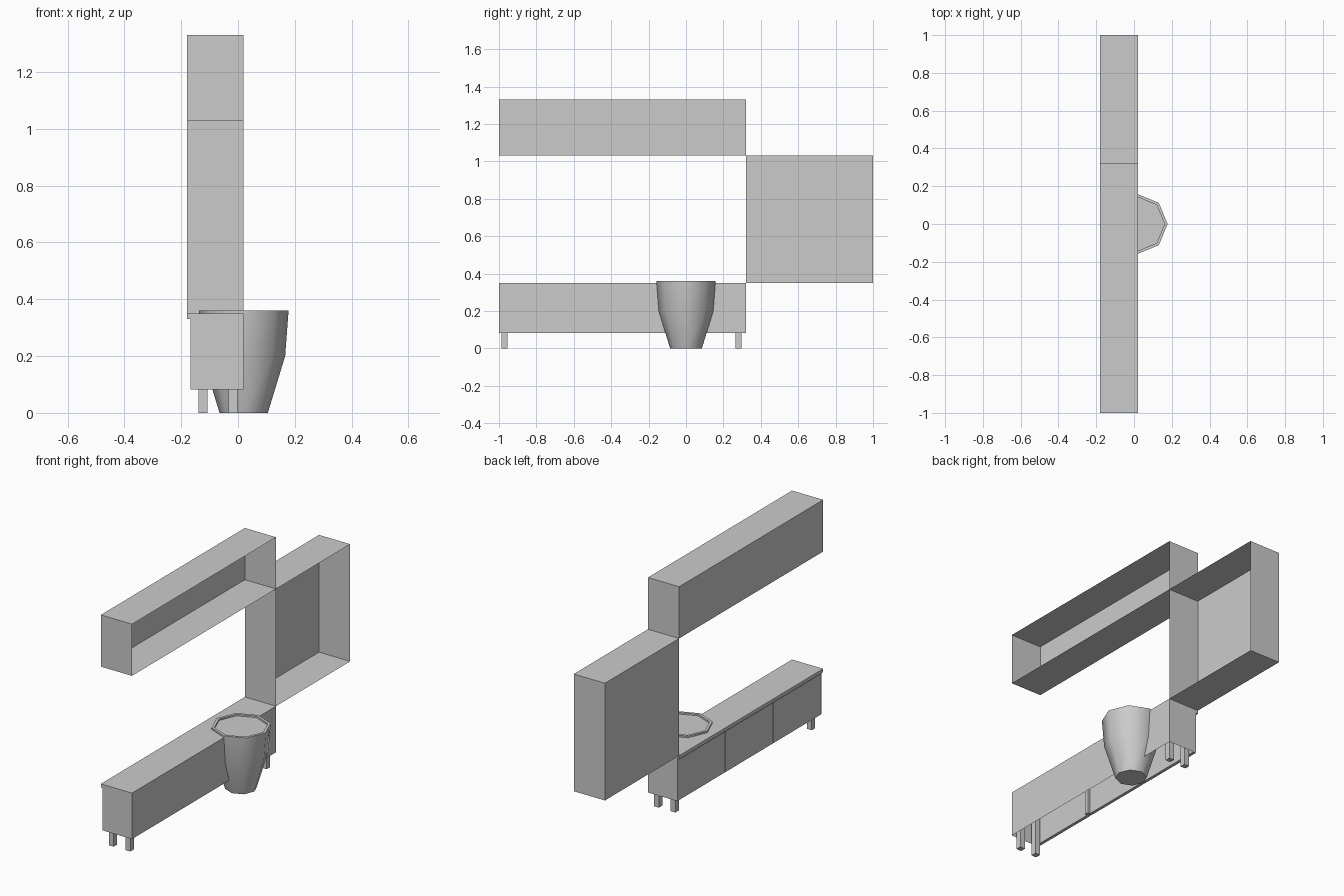
import bpy, bmesh, math

if "Cube" in bpy.data.objects:
    bpy.data.objects.remove(bpy.data.objects["Cube"])

X0, X1 = -0.18, 0.02      # depth of the shelving
Y0, YM, Y1 = -1.0, 0.32, 1.0


def finish(name, bm):
    bmesh.ops.recalc_face_normals(bm, faces=bm.faces)
    mesh = bpy.data.meshes.new(name)
    bm.to_mesh(mesh)
    bm.free()
    ob = bpy.data.objects.new(name, mesh)
    bpy.context.collection.objects.link(ob)
    return ob


def box(name, x, y, z, open_sides=()):
    """Box from ranges; open_sides lists outward directions left without a face."""
    bm = bmesh.new()
    bmesh.ops.create_cube(bm, size=1)
    bm.normal_update()
    gone = [f for f in bm.faces
            if any(sum(a * b for a, b in zip(f.normal, d)) > 0.9 for d in open_sides)]
    if gone:
        bmesh.ops.delete(bm, geom=gone, context='FACES')
    for v in bm.verts:
        v.co = [r[0] + (c + 0.5) * (r[1] - r[0]) for r, c in zip((x, y, z), v.co)]
    mesh = bpy.data.meshes.new(name)
    bm.to_mesh(mesh)
    bm.free()
    ob = bpy.data.objects.new(name, mesh)
    bpy.context.collection.objects.link(ob)
    return ob


# Open wall boxes
box("upper_shelf_box", (X0, X1), (Y0, YM), (1.03, 1.33), [(1, 0, 0)])
box("side_shelf_box", (X0, X1), (YM, Y1), (0.35, 1.03), [(1, 0, 0)])

# Low cabinet: top, thin carcass open below and on the door side
box("cabinet_top", (X0, X1), (Y0, YM), (0.33, 0.35))
box("cabinet_carcass", (-0.168, X1), (Y0, YM), (0.083, 0.33),
    [(-1, 0, 0), (0, 0, -1), (0, 0, 1)])

# Doors and the stiles behind their gaps
width = (YM - Y0) / 3
for i in range(3):
    a = Y0 + i * width
    box(f"door_{i + 1}", (-0.168, -0.15), (a + 0.003, a + width - 0.003), (0.083, 0.318))
    if i:
        box(f"stile_{i}", (-0.15, -0.135), (a - 0.012, a + 0.012), (0.083, 0.33))

# Legs run up inside the cabinet
for i, y in enumerate((-0.97, 0.28)):
    for j, x in enumerate((-0.123, -0.017)):
        box(f"leg_{i}{j}", (x - 0.016, x + 0.016), (y - 0.016, y + 0.016), (0, 0.33))

# Eight-sided basin with a raised rim
bm = bmesh.new()
profile = [(0.085, 0), (0.146, 0.2), (0.158, 0.36), (0.142, 0.36), (0.142, 0.351)]
rings = [[bm.verts.new((0.02 + r * math.cos(k * math.pi / 4),
                        r * math.sin(k * math.pi / 4), z)) for k in range(8)]
         for r, z in profile]
for lo, hi in zip(rings, rings[1:]):
    for k in range(8):
        n = (k + 1) % 8
        bm.faces.new((lo[k], lo[n], hi[n], hi[k]))
bm.faces.new(rings[0][::-1])
bm.faces.new(rings[-1])
basin = finish("basin", bm)
bpy.context.view_layer.objects.active = basin
basin.select_set(True)
bpy.ops.object.shade_smooth_by_angle(angle=math.radians(60))
